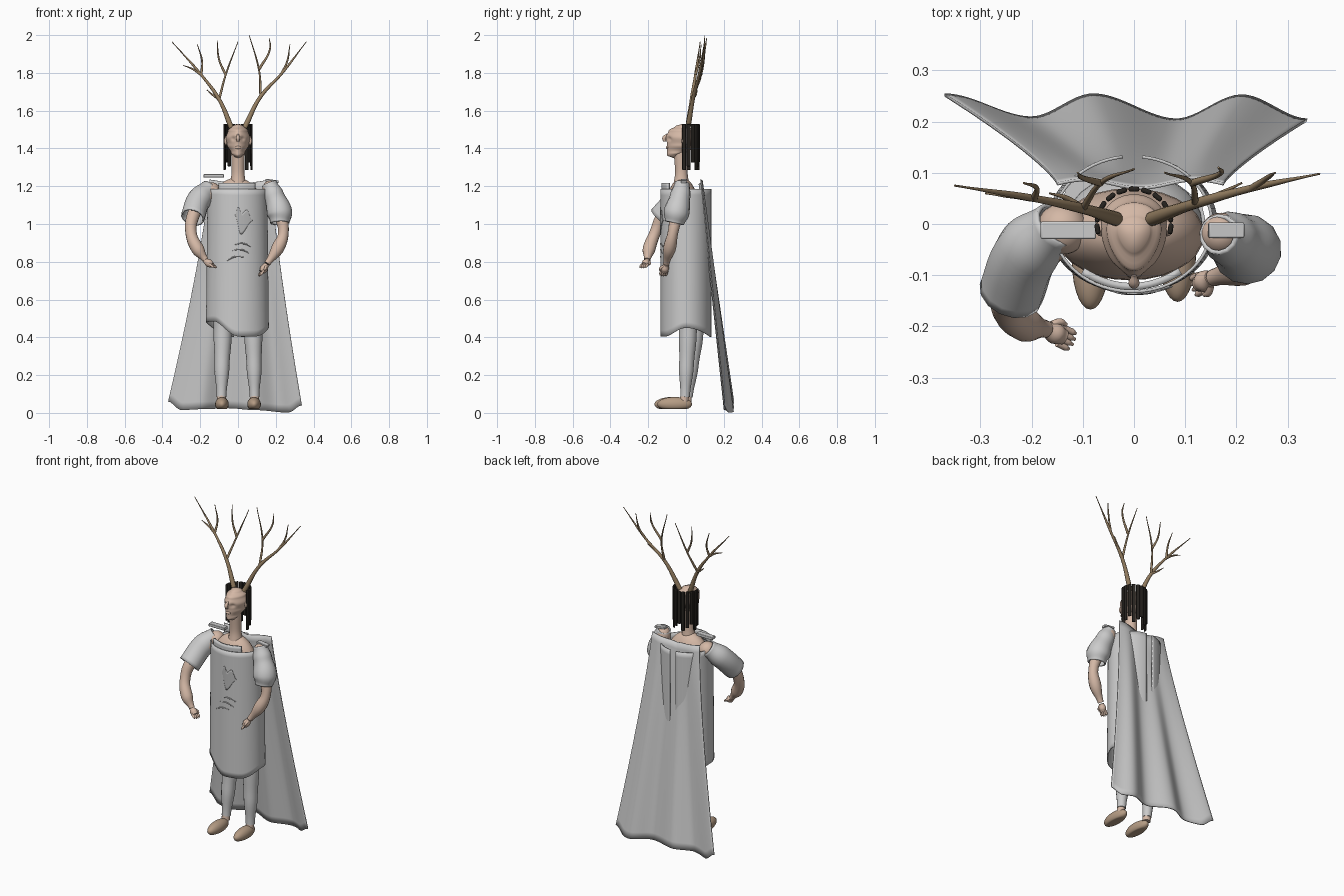
import bpy, bmesh, math
from math import sin, cos, pi, sqrt, exp
from mathutils import Vector

if "Cube" in bpy.data.objects:
    bpy.data.objects.remove(bpy.data.objects["Cube"])


def material(name, rgb):
    m = bpy.data.materials.new(name)
    m.diffuse_color = (*rgb, 1)
    m.use_nodes = True
    m.node_tree.nodes["Principled BSDF"].inputs["Base Color"].default_value = m.diffuse_color
    return m


SKIN = material("skin", (0.66, 0.48, 0.38))
WOOD = material("antler", (0.30, 0.21, 0.12))
HAIR = material("hair", (0.02, 0.017, 0.014))
SHOE = material("shoe", (0.46, 0.33, 0.23))
DARK = material("patch_grey", (0.48, 0.48, 0.48))


def finish(ob, mat=None, thick=0):
    bpy.ops.object.select_all(action='DESELECT')
    ob.select_set(True)
    bpy.context.view_layer.objects.active = ob
    if ob.type == 'CURVE':
        bpy.ops.object.convert(target='MESH')
        ob = bpy.context.object
    if mat:
        ob.data.materials.clear()
        ob.data.materials.append(mat)
    bpy.ops.object.shade_smooth_by_angle(angle=math.radians(50))
    if thick:
        s = ob.modifiers.new("thickness", 'SOLIDIFY')
        s.thickness, s.offset = thick, 0
    return ob


def tube(name, pts, radii, mat=None, caps=True, thick=0):
    cu = bpy.data.curves.new(name, 'CURVE')
    cu.dimensions, cu.bevel_depth, cu.bevel_resolution = '3D', 1, 5
    cu.use_fill_caps, cu.resolution_u = caps, 8
    sp = cu.splines.new('BEZIER')
    sp.radius_interpolation = 'EASE'
    sp.bezier_points.add(len(pts) - 1)
    for b, p, r in zip(sp.bezier_points, pts, radii):
        b.co, b.radius = p, r
        b.handle_left_type = b.handle_right_type = 'AUTO'
    ob = bpy.data.objects.new(name, cu)
    bpy.context.collection.objects.link(ob)
    return finish(ob, mat, thick)


def surface(name, fn, nu, nv, mat=None, thick=0, wrap=False):
    bm = bmesh.new()
    cols = nu if wrap else nu + 1
    g = [[bm.verts.new(fn(i / nu, j / nv)) for i in range(cols)] for j in range(nv + 1)]
    for j in range(nv):
        for i in range(nu):
            k = (i + 1) % cols
            bm.faces.new((g[j][i], g[j + 1][i], g[j + 1][k], g[j][k]))
    bmesh.ops.remove_doubles(bm, verts=bm.verts, dist=1e-5)
    bmesh.ops.recalc_face_normals(bm, faces=bm.faces)
    me = bpy.data.meshes.new(name)
    bm.to_mesh(me)
    bm.free()
    ob = bpy.data.objects.new(name, me)
    bpy.context.collection.objects.link(ob)
    return finish(ob, mat, thick)


def blob(name, loc, size, mat=None, floor=-1):
    bpy.ops.mesh.primitive_uv_sphere_add(segments=28, ring_count=16, radius=1, location=loc)
    ob = bpy.context.object
    ob.name, ob.scale = name, size
    for v in ob.data.vertices:
        v.co.z = max(v.co.z, floor)
    return finish(ob, mat)


def box(name, loc, size, rot=(0, 0, 0), mat=None, bevel=0.003):
    bpy.ops.mesh.primitive_cube_add(size=1, location=loc, rotation=rot)
    ob = bpy.context.object
    ob.name, ob.scale = name, size
    bpy.ops.object.transform_apply(location=False, rotation=False, scale=True)
    b = ob.modifiers.new("bevel", 'BEVEL')
    b.width, b.segments = bevel, 2
    return finish(ob, mat)


def ease(keys, t):
    for (a, p), (b, q) in zip(keys, keys[1:]):
        if t <= b:
            s = max(0, (t - a) / (b - a))
            return p + (q - p) * s * s * (3 - 2 * s)
    return keys[-1][1]


# Head: stacked sections narrowing to the chin and face, with eye hollows
WID = [(0, .0), (.06, .03), (.2, .052), (.42, .063), (.62, .056), (.85, .036), (.97, .018), (1, 0)]
FRONT = [(0, -.02), (.06, -.055), (.2, -.092), (.4, -.108), (.6, -.1), (.93, -.1), (1, -.07)]
BACK = [(0, -.02), (.06, .012), (.2, .042), (.45, .058), (.7, .035), (1, -.05)]


def head(u, v):
    a = 2 * pi * u
    x = ease(WID, v) * cos(a) * (1 + .25 * sin(a))
    f, b = ease(FRONT, v), ease(BACK, v)
    z = 1.53 - .18 * v
    y = (f + b) / 2 + (b - f) / 2 * sin(a)
    if sin(a) < 0:
        y += .014 * exp(-((abs(x) - .024) / .013) ** 2 - ((z - 1.452) / .013) ** 2)
    return (x, y, z)


surface("head", head, 48, 36, SKIN, wrap=True)
tube("nose", [(0, -.098, 1.475), (0, -.115, 1.455), (0, -.112, 1.437)], [.005, .011, .008], SKIN)
blob("lips", (0, -.098, 1.405), (.016, .008, .008), SKIN)
for s in (-1, 1):
    blob("ear", (s * .066, -.008, 1.44), (.009, .016, .026), SKIN)
tube("neck", [(0, -.025, 1.18), (0, -.025, 1.28), (0, -.03, 1.39)], [.045, .034, .036], SKIN)
blob("torso", (-.008, -.02, 1.06), (.145, .09, .185), SKIN)
blob("hips", (0, 0, .6), (.135, .1, .14))

# Hair strands around the back of the head
for i in range(11):
    a = math.radians(-8 + 19.6 * i)
    low = 1.285 + .02 * (i % 3)
    box("hair_strand", (.072 * cos(a), .068 * sin(a), (1.53 + low) / 2), (.021, .01, 1.53 - low),
        (0, 0, a + pi / 2), HAIR, .004)

# Antlers: tapering branches
BRANCHES = [
    [(.035, .01, 1.51), (.12, .04, 1.675), (.23, .07, 1.795), (.362, .098, 1.965)],
    [(.12, .04, 1.675), (.112, .08, 1.81), (.06, .1, 1.998)],
    [(.113, .08, 1.82), (.17, .1, 1.93), (.165, .11, 1.985)],
    [(.23, .07, 1.795), (.26, .09, 1.86), (.275, .1, 1.95)],
    [(.13, .045, 1.69), (.17, .06, 1.73), (.21, .08, 1.77)],
    [(-.035, .01, 1.51), (-.1, .03, 1.66), (-.195, .05, 1.79), (-.35, .075, 1.965)],
    [(-.1, .03, 1.66), (-.065, .08, 1.79), (0, .107, 1.965)],
    [(-.065, .08, 1.79), (-.1, .09, 1.87), (-.11, .1, 1.97)],
    [(-.195, .05, 1.79), (-.19, .07, 1.86), (-.215, .08, 1.95)],
    [(-.195, .05, 1.79), (-.24, .055, 1.82), (-.29, .06, 1.84)],
    [(-.1, .03, 1.66), (-.13, .05, 1.68), (-.165, .06, 1.71)],
]
for b in BRANCHES:
    radii = [.014, .010, .007, .002] if len(b) == 4 else [.007, .005, .002]
    tube("antler_branch", b, radii, WOOD)

# Tunic: open tube with a wavy hem and a slit down the back
HEM = [(0, .45), (90, .40), (180, .48), (222, .485), (272, .405), (305, .405), (360, .45)]


def tunic(u, v):
    deg = 97 + 346 * u
    a = math.radians(deg)
    z = 1.185 + (ease(HEM, deg % 360) - 1.185) * v
    k = .97 + .05 * v
    return (-.003 + .16 * k * cos(a), .132 * sin(a), z)


surface("tunic", tunic, 64, 24, thick=.006)


def chest(x, z, out=.006):
    return (x, -.132 * sqrt(1 - (x / .162) ** 2) - out, z)


# Chest patch, stitched stripes and collar
TOP = [(0, 1.05), (.18, 1.09), (.38, 1.055), (.68, 1.075), (1, 1.02)]
LOW = [(0, 1.045), (.33, .945), (1, 1.015)]
surface("leaf_patch", lambda u, v: chest(-.015 + .09 * u, ease(TOP, u) * (1 - v) + ease(LOW, u) * v, .0045),
        20, 8, DARK, thick=.003)
for x0, z0, rise in ((-.02, .89, -.01), (-.03, .86, -.015), (-.06, .805, .02)):
    tube("stripe", [chest(x0 + .045 * i, z0 + rise * i / 2 + .012 * (i == 1), .003) for i in range(3)],
         [.002, .004, .002], DARK)
surface("collar", lambda u, v: (-.1 + .19 * u, -.122 + .03 * (2 * u - 1) ** 2, 1.218 - .045 * v),
        16, 3, thick=.014)

# Cape: shoulder edge spreading to a waved bottom edge
CX = [(0, -.37), (1, .338)]
CY = [(0, .252), (.24, .207), (.41, .252), (.64, .203), (.82, .25), (1, .203)]
CZ = [(0, .06), (.1, .015), (.25, .02), (.45, .025), (.65, .015), (.9, .002), (1, .04)]


def cape(u, v):
    w = v ** 1.25
    x = (-.15 + .325 * u) * (1 - w) + (-.37 + .708 * u) * w
    y = (.078 + .008 * sin(3 * pi * u)) * (1 - v) + ease(CY, u) * v
    top = 1.21 + .025 * abs(2 * u - 1)
    return (x, y, top + (ease(CZ, u) - top) * v)


surface("cape", cape, 60, 30, thick=.006)

# Shoulder plates
box("shoulder_plate_a", (-.128, -.012, 1.255), (.108, .034, .018))
box("shoulder_plate_b", (.18, -.012, 1.228), (.07, .03, .014), (0, math.radians(8), 0))

# Arms: sleeve, shoulder, forearm, palm and fingers
tube("sleeve_a", [(-.15, .0, 1.19), (-.205, -.05, 1.13), (-.24, -.135, 1.035)], [.045, .06, .06], None, False, .008)
tube("sleeve_b", [(.165, -.02, 1.215), (.19, -.03, 1.15), (.22, -.05, 1.06), (.222, -.062, 1.005)],
     [.036, .05, .064, .048], None, False, .008)
blob("shoulder_a", (-.14, -.01, 1.17), (.05, .05, .05), SKIN)
blob("shoulder_b", (.17, -.02, 1.18), (.042, .042, .05), SKIN)
tube("arm_a", [(-.15, -.02, 1.17), (-.235, -.12, 1.05), (-.248, -.165, .95), (-.215, -.195, .87), (-.172, -.205, .81)],
     [.04, .034, .03, .034, .017], SKIN)
tube("arm_b", [(.17, -.02, 1.17), (.222, -.05, 1.05), (.24, -.07, .95), (.215, -.085, .88), (.155, -.105, .79)],
     [.038, .034, .028, .034, .017], SKIN)


def hand(name, wrist, aim, across):
    w, d, c = Vector(wrist), Vector(aim).normalized(), Vector(across).normalized()
    tube(name + "_palm", [w - d * .012, w + d * .015, w + d * .035], [.015, .021, .016], SKIN)
    for i in range(4):
        p = w + d * .028 + c * (i - 1.5) * .011
        tube(name + "_finger", [p, p + d * .02, p + d * (.036 - .004 * abs(i - 1.5))], [.0065, .0065, .003], SKIN)
    tube(name + "_thumb", [w + c * .012, w + c * .024 + d * .014, w + c * .024 + d * .03], [.008, .007, .004], SKIN)


hand("hand_a", (-.165, -.208, .80), (.75, -.35, -.5), (.4, .9, 0))
hand("hand_b", (.145, -.108, .775), (-.5, -.25, -.8), (.3, -.9, .1))

# Legs and shoes
for n, s, y0, y1, ys in (("a", -1, .045, .01, -.075), ("b", 1, .01, -.005, -.06)):
    x = s * .085
    tube("trouser_" + n, [(x * .95, y0, .62), (x * .95, y0, .42), (x, (y0 + y1) / 2, .25), (x * 1.03, y1, .085)],
         [.058, .048, .04, .026])
    tube("ankle_" + n, [(x * 1.03, y1, .12), (x * 1.03, y1 - .005, .06)], [.022, .024], SKIN)
    blob("shoe_" + n, (x, ys, .046), (.036, .092, .038), SHOE, -.65)
